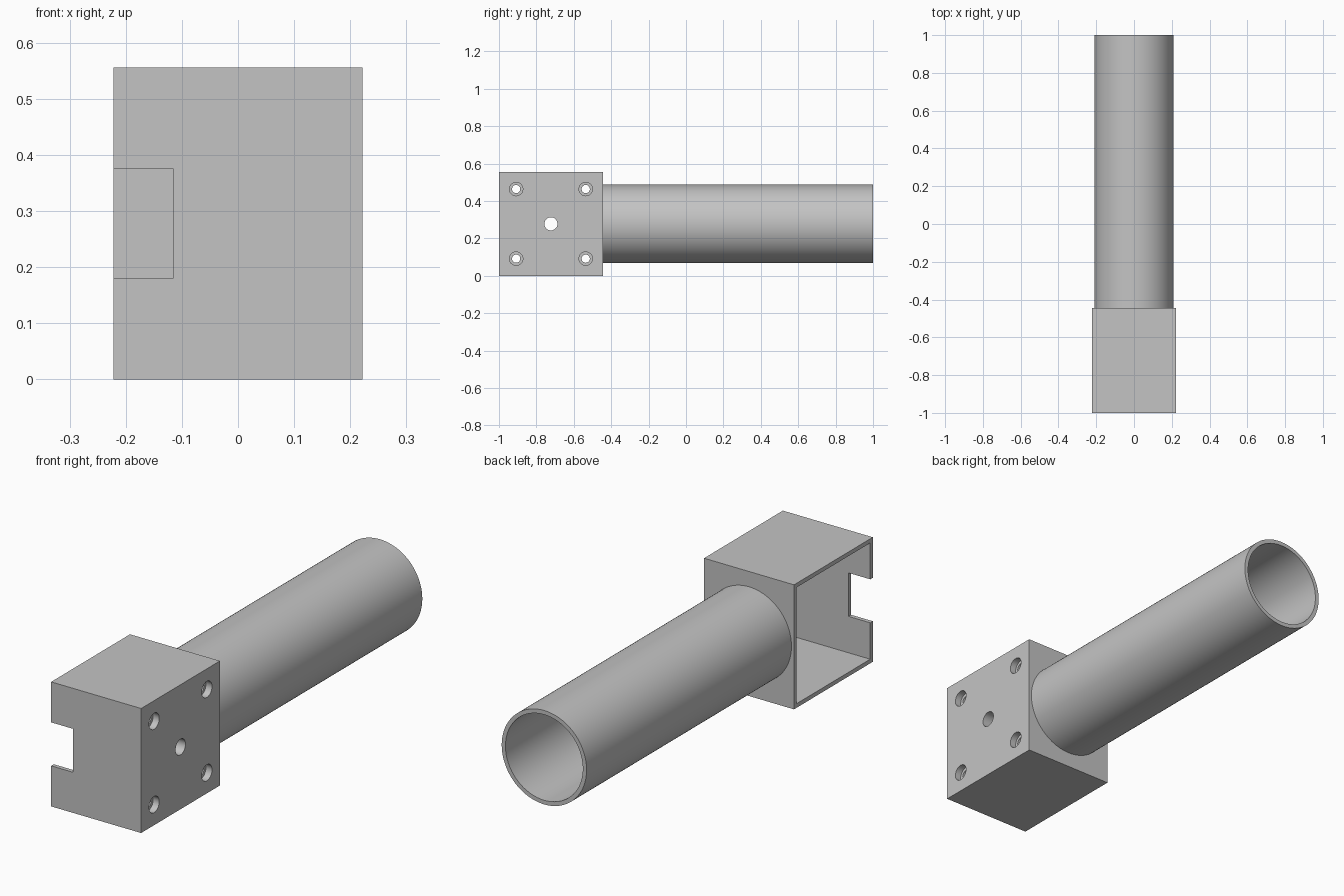
import bpy, bmesh, math
from mathutils import Matrix

cube = bpy.data.objects.get("Cube")
if cube:
    bpy.data.objects.remove(cube, do_unlink=True)

gray = bpy.data.materials.new("plain gray")
gray.use_nodes = True
COLOR = (0.55, 0.55, 0.55, 1)
gray.diffuse_color = COLOR
gray.node_tree.nodes["Principled BSDF"].inputs["Base Color"].default_value = COLOR

W, D, H = 0.222, 0.5556, 0.5556      # half width, depth and height of the housing
WALL, PLATE = 0.0185, 0.055          # thin walls, thicker drilled side
FRONT, MID = -1.0, H / 2


def finish(name, bm):
    bmesh.ops.recalc_face_normals(bm, faces=bm.faces)
    mesh = bpy.data.meshes.new(name)
    bm.to_mesh(mesh)
    bm.free()
    mesh.materials.append(gray)
    obj = bpy.data.objects.new(name, mesh)
    bpy.context.collection.objects.link(obj)
    return obj


def box(name, lo, hi):
    bm = bmesh.new()
    bmesh.ops.create_cube(bm, size=1)
    for v in bm.verts:
        v.co = [a + (b - a) * (c + 0.5) for a, b, c in zip(lo, hi, v.co)]
    return finish(name, bm)


def drill(name, radius, x0, x1, y, z):
    bm = bmesh.new()
    place = Matrix.Translation(((x0 + x1) / 2, y, z)) @ Matrix.Rotation(math.pi / 2, 4, "Y")
    bmesh.ops.create_cone(bm, cap_ends=True, segments=32, radius1=radius,
                          radius2=radius, depth=x1 - x0, matrix=place)
    return finish(name, bm)


def cut(target, cutter):
    mod = target.modifiers.new("cut", "BOOLEAN")
    mod.operation = "DIFFERENCE"
    mod.solver = "EXACT"
    mod.object = cutter
    bpy.context.view_layer.update()
    graph = bpy.context.evaluated_depsgraph_get()
    mesh = bpy.data.meshes.new_from_object(target.evaluated_get(graph))
    target.modifiers.clear()
    target.data = mesh
    bpy.data.objects.remove(cutter, do_unlink=True)


def smooth(obj):
    bpy.ops.object.select_all(action="DESELECT")
    obj.select_set(True)
    bpy.context.view_layer.objects.active = obj
    bpy.ops.object.shade_smooth_by_angle(angle=math.radians(30))


# Housing: hollow box open on one side, with a notch in the front wall
housing = box("housing", (-W, FRONT, 0), (W, FRONT + D, H))
cut(housing, box("cavity", (-W - 0.1, FRONT + WALL, WALL),
                 (W - PLATE, FRONT + D - WALL, H - WALL)))
cut(housing, box("notch", (-W - 0.1, FRONT - 0.1, 0.181),
                 (-0.115, FRONT + 2 * WALL, 0.375)))

# Centre hole and four counterbored screw holes
cy = FRONT + D / 2
cut(housing, drill("centre_hole", 0.035, 0, W + 0.1, cy, MID))
for sy in (-1, 1):
    for sz in (-1, 1):
        y, z = cy + sy * 0.186, MID + sz * 0.186
        cut(housing, drill("screw_hole", 0.022, 0, W + 0.1, y, z))
        cut(housing, drill("counterbore", 0.036, W - 0.03, W + 0.1, y, z))
smooth(housing)

# Tube: open at the back, closed by the housing wall
bm = bmesh.new()
SEG, OUTER, INNER = 96, 0.2095, 0.191
START = FRONT + D - 0.005
rings = []
for r, y in ((INNER, START), (OUTER, START), (OUTER, 1), (INNER, 1)):
    rings.append([bm.verts.new((r * math.cos(a), y, MID + r * math.sin(a)))
                  for a in (2 * math.pi * i / SEG for i in range(SEG))])
for k in range(4):
    p, q = rings[k], rings[(k + 1) % 4]
    for i in range(SEG):
        j = (i + 1) % SEG
        bm.faces.new((p[i], p[j], q[j], q[i]))
smooth(finish("tube", bm))
